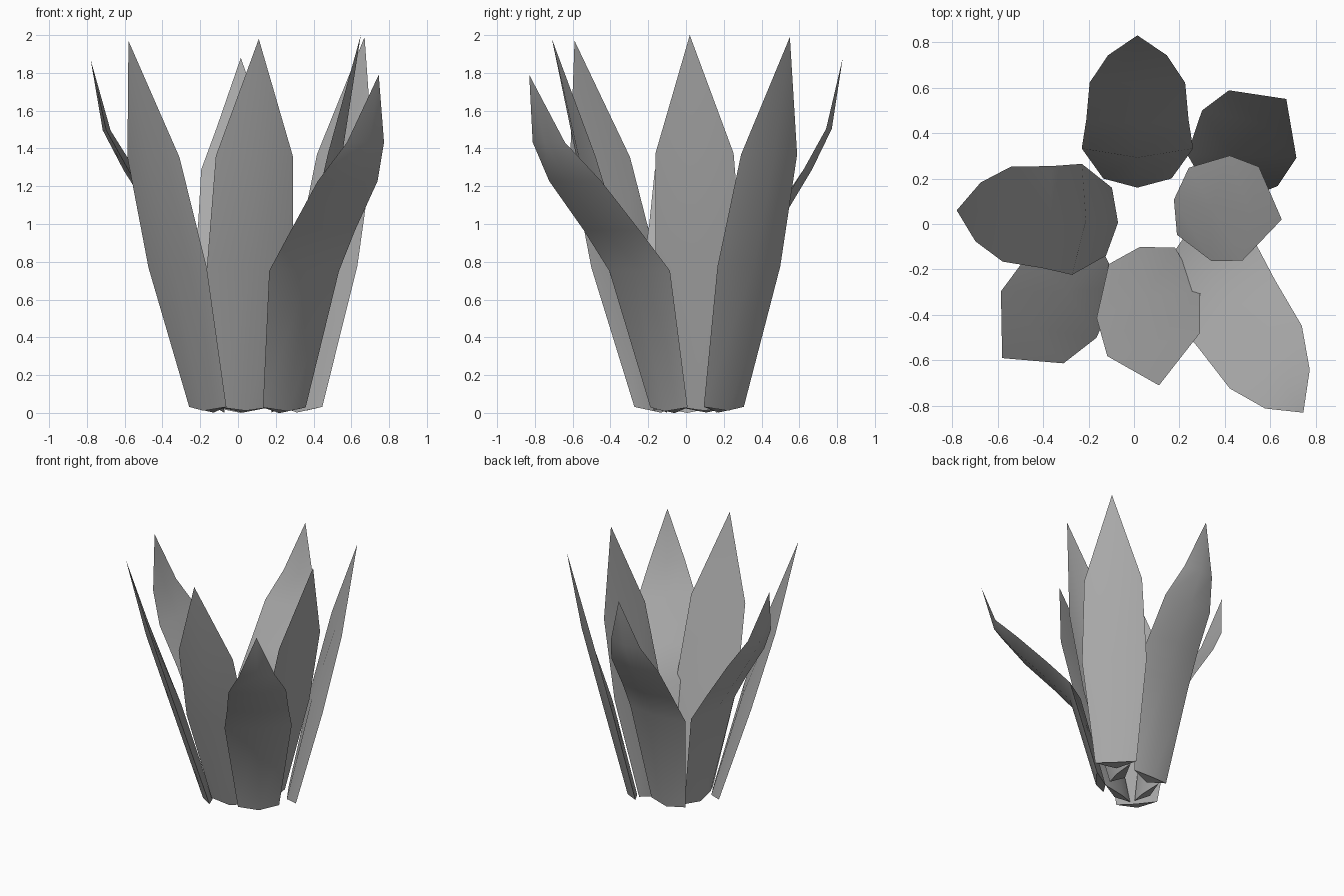
import bpy, bmesh, math
from mathutils import Vector

cube = bpy.data.objects.get("Cube")
if cube:
    bpy.data.objects.remove(cube, do_unlink=True)

grey = bpy.data.materials.new("petal_grey")
grey.use_nodes = True
colour = (0.4, 0.4, 0.4, 1)
grey.diffuse_color = colour
grey.node_tree.nodes["Principled BSDF"].inputs["Base Color"].default_value = colour

# Rows from root to shoulder: height, reach, half width, outer bulge, inner bulge
STRAIGHT = [(.016, 0, .15, .03, .04), (.39, .38, .235, .04, .04), (.687, .685, .21, .04, 0)]
BENT = [(.016, 0, .15, .03, .04), (.42, .21, .245, .04, .04), (.54, .41, .225, .045, .02),
        (.685, .67, .21, .045, 0), (.80, .86, .13, .03, 0)]


def petal(name, rows, root, tip, height, facing):
    """Lens-shaped closed petal running from its root to a pointed tip."""
    out = Vector((math.cos(math.radians(facing)), math.sin(math.radians(facing)), 0))
    side = Vector((-out.y, out.x, 0))
    root, tip = Vector((*root, 0)), Vector((*tip, 0))
    bm = bmesh.new()
    rings = []
    for i, (level, reach, half, outer, inner) in enumerate(rows):
        centre = root.lerp(tip, reach)
        centre.z = level * height
        sag = Vector((0, 0, -.02 if i == 0 else 0))
        points = (centre + side * half, centre - out * inner + sag * 1.5,
                  centre - side * half, centre + out * outer + sag)
        rings.append([bm.verts.new(p) for p in points])
    for low, high in zip(rings, rings[1:]):
        for k in range(4):
            n = (k + 1) % 4
            bm.faces.new((low[k], low[n], high[n], high[k]))
    # Pointed tip and closed root
    tip.z = height
    point = bm.verts.new(tip)
    for k in range(4):
        bm.faces.new((rings[-1][k], rings[-1][(k + 1) % 4], point))
    bm.faces.new(rings[0])
    bmesh.ops.recalc_face_normals(bm, faces=bm.faces)
    mesh = bpy.data.meshes.new(name)
    bm.to_mesh(mesh)
    bm.free()
    mesh.materials.append(grey)
    obj = bpy.data.objects.new(name, mesh)
    bpy.context.collection.objects.link(obj)
    bpy.ops.object.select_all(action='DESELECT')
    obj.select_set(True)
    bpy.context.view_layer.objects.active = obj
    bpy.ops.object.shade_smooth_by_angle(angle=math.radians(35))


# Upright petals
petal("front_petal", STRAIGHT, (.035, -.14), (.11, -.71), 1.98, -76)
petal("left_petal", STRAIGHT, (.215, .10), (.65, .02), 2.0, -10)
petal("back_left_petal", STRAIGHT, (.34, .20), (.67, .55), 1.99, 45)
petal("front_right_petal", STRAIGHT, (-.16, -.16), (-.58, -.59), 1.97, 221)

# Petals that curl outward
petal("back_petal", BENT, (.015, .20), (.015, .83), 1.88, 90)
petal("right_petal", BENT, (-.11, .01), (-.78, .06), 1.87, 175)
petal("front_left_petal", BENT, (.245, -.09), (.745, -.83), 1.79, -49)
